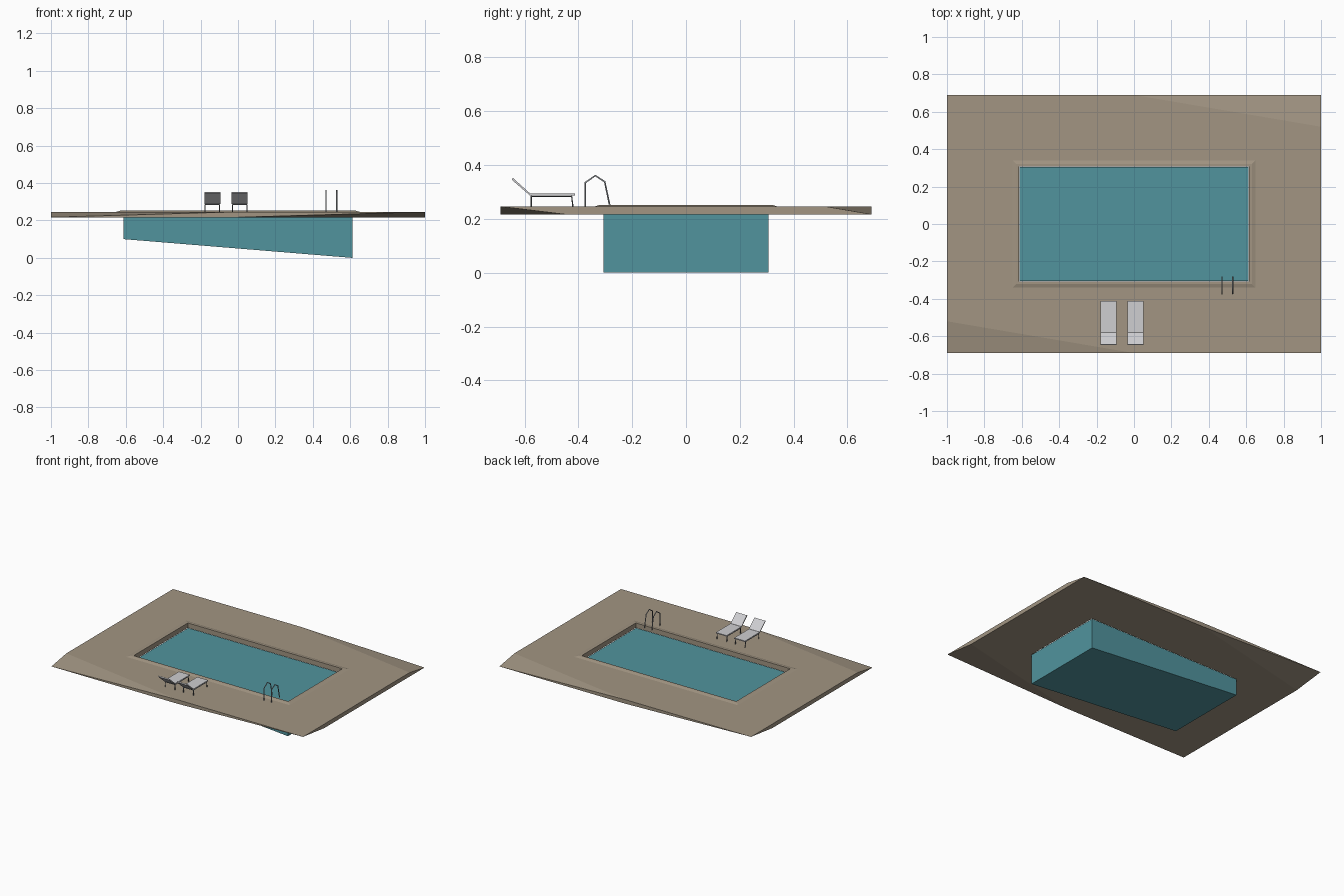
import bpy, bmesh
from mathutils import Vector

if "Cube" in bpy.data.objects:
    bpy.data.objects.remove(bpy.data.objects["Cube"])


def mat(name, rgb):
    m = bpy.data.materials.new(name)
    m.diffuse_color = (*rgb, 1)
    m.use_nodes = True
    m.node_tree.nodes["Principled BSDF"].inputs["Base Color"].default_value = m.diffuse_color
    return m


STONE = mat("tan stone", (0.36, 0.30, 0.225))
WATER = mat("teal water", (0.082, 0.295, 0.34))
FABRIC = mat("light grey fabric", (0.62, 0.62, 0.64))
METAL = mat("dark grey metal", (0.13, 0.14, 0.15))
STEEL = mat("steel", (0.30, 0.32, 0.34))


def finish(name, bm, material):
    bmesh.ops.recalc_face_normals(bm, faces=bm.faces[:])
    me = bpy.data.meshes.new(name)
    bm.to_mesh(me)
    bm.free()
    me.materials.append(material)
    ob = bpy.data.objects.new(name, me)
    bpy.context.collection.objects.link(ob)
    return ob


def prism(name, profile, x0, x1, material):
    """Extrude a (y, z) outline along x."""
    bm = bmesh.new()
    n = len(profile)
    a = [bm.verts.new((x0, y, z)) for y, z in profile]
    b = [bm.verts.new((x1, y, z)) for y, z in profile]
    bm.faces.new(a)
    bm.faces.new(b[::-1])
    for i in range(n):
        j = (i + 1) % n
        bm.faces.new((a[i], b[i], b[j], a[j]))
    return finish(name, bm, material)


def tube(name, pts, r, material):
    cu = bpy.data.curves.new(name, 'CURVE')
    cu.dimensions = '3D'
    cu.bevel_depth = r
    cu.bevel_resolution = 1
    cu.use_fill_caps = True
    sp = cu.splines.new('POLY')
    sp.points.add(len(pts) - 1)
    for p, q in zip(sp.points, pts):
        p.co = (*q, 1)
    cu.materials.append(material)
    ob = bpy.data.objects.new(name, cu)
    bpy.context.collection.objects.link(ob)


# Deck slab: thin, with alternating corners pinched down / up, raised coping
LO, HI = 0.217, 0.246
bm = bmesh.new()
V = {}
base = {
    'A': (-1, -.69, LO), 'B': (0, -.69, HI), 'C': (1, -.69, HI), 'D': (1, .52, HI),
    'E': (0, -.69, LO), 'F': (1, -.45, LO),
}
for i, (x, y, z) in enumerate([(.65, .34, HI), (.63, .32, .252), (.614, .307, .252), (.614, .307, LO)]):
    base[f'l{i}'] = (-x, -y, z)
    base[f'r{i}'] = (x, -y, z)
for k, (x, y, z) in base.items():
    V[k] = bm.verts.new((x, y, z))
    V[k + "'"] = bm.verts.new((-x, -y, z))
faces = ["D' A B", "D' B l0", "B C r0 l0", "C D l0' r0",        # top
         "E C F", "E F r3", "A E r3 l3", "F A' l3' r3",         # underside
         "A E C B", "C F A' D"]                                 # outer edges
for i in range(3):                                              # coping
    faces += [f"l{i} r{i} r{i+1} l{i+1}", f"r{i} l{i}' l{i+1}' r{i+1}"]
for f in faces:
    names = f.split()
    turned = [n[:-1] if n.endswith("'") else n + "'" for n in names]
    bm.faces.new([V[n] for n in names])
    bm.faces.new([V[n] for n in turned])
finish("deck", bm, STONE)

# Pool water body with sloping floor, deep at +x
bm = bmesh.new()
bmesh.ops.create_cube(bm, size=1)
for v in bm.verts:
    s = v.co.copy()
    z = LO if s.z > 0 else (0 if s.x > 0 else .10)
    v.co = Vector((s.x * 1.222, s.y * .612, z))
finish("pool_water", bm, WATER)

# Ladder handrails
for i, x in enumerate((.47, .528)):
    tube(f"ladder_rail_{i}", [(x, -.374, .244), (x, -.374, .335), (x, -.337, .361),
                              (x, -.302, .338), (x, -.283, .248)], .0035, STEEL)

# Sun loungers
for i, cx in enumerate((-.137, .009)):
    x0, x1 = cx - .043, cx + .043
    prism(f"lounger_seat_{i}", [(-.413, .287), (-.413, .294), (-.582, .294), (-.582, .287)], x0, x1, FABRIC)
    prism(f"lounger_back_{i}", [(-.580, .287), (-.580, .295), (-.643, .352), (-.648, .346)], x0, x1, FABRIC)
    for s in (-1, 1):
        x = cx + s * .039
        tube(f"lounger_frame_{i}", [(x, -.42, .245), (x, -.425, .284), (x, -.575, .284), (x, -.575, .245)],
             .003, METAL)
    for y in (-.425, -.575):
        tube(f"lounger_crossbar_{i}", [(cx - .039, y, .284), (cx + .039, y, .284)], .003, METAL)
